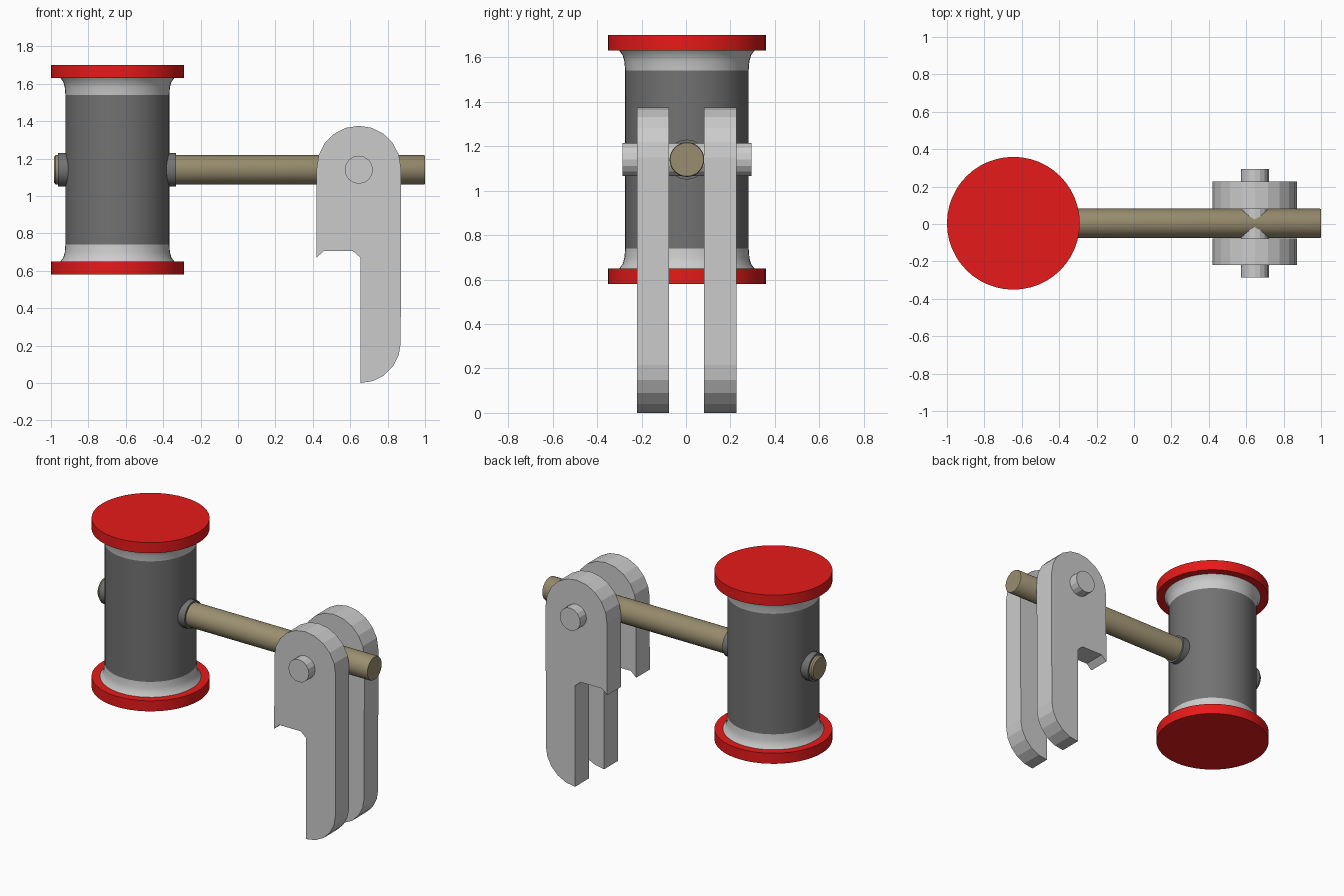
import bpy, bmesh
from math import pi, sin, cos, radians
from mathutils import Matrix, Vector

if "Cube" in bpy.data.objects:
    bpy.data.objects.remove(bpy.data.objects["Cube"])

HX, HY, HZ = -0.645, 0.004, 1.14   # head axis and handle height
PX = 0.646                          # pivot pin x


def material(name, rgb):
    m = bpy.data.materials.new(name)
    m.diffuse_color = (*rgb, 1)
    m.use_nodes = True
    m.node_tree.nodes["Principled BSDF"].inputs["Base Color"].default_value = m.diffuse_color
    return m


RED = material("red", (0.8, 0.01, 0.01))
DARK = material("dark_grey", (0.17, 0.17, 0.17))
WOOD = material("wood", (0.32, 0.27, 0.16))


def finish(name, bm, mat=None, smooth=True):
    bmesh.ops.recalc_face_normals(bm, faces=bm.faces)
    me = bpy.data.meshes.new(name)
    bm.to_mesh(me)
    bm.free()
    ob = bpy.data.objects.new(name, me)
    bpy.context.collection.objects.link(ob)
    if mat:
        me.materials.append(mat)
    if smooth:
        bpy.ops.object.select_all(action='DESELECT')
        ob.select_set(True)
        bpy.context.view_layer.objects.active = ob
        bpy.ops.object.shade_smooth_by_angle(angle=radians(35))
    return ob


def lathe(name, profile, origin, axis='Z', mat=None, sides=48, smooth=True):
    """Spin (radius, height) points around an axis through origin."""
    bm = bmesh.new()
    rings = [[bm.verts.new((r * cos(2 * pi * i / sides), r * sin(2 * pi * i / sides), h))
              for i in range(sides)] for r, h in profile]
    for a, b in zip(rings, rings[1:]):
        for i in range(sides):
            j = (i + 1) % sides
            bm.faces.new((a[i], a[j], b[j], b[i]))
    bm.faces.new(rings[0])
    bm.faces.new(rings[-1])
    rot = Vector((0, 0, 1)).rotation_difference(
        Vector({'X': (1, 0, 0), 'Y': (0, 1, 0), 'Z': (0, 0, 1)}[axis])).to_matrix().to_4x4()
    bm.transform(Matrix.Translation(origin) @ rot)
    return finish(name, bm, mat, smooth)


# Hammer head: barrel, flared necks and striking caps at both ends
lathe("head_barrel", [(0.278, -0.40), (0.278, 0.40)], (HX, HY, HZ), mat=DARK)
for side, s in (("top", 1), ("bottom", -1)):
    lathe(f"{side}_flare", [(0.278, s * 0.40), (0.281, s * 0.44), (0.289, s * 0.47),
                            (0.306, s * 0.492)], (HX, HY, HZ))
    lathe(f"{side}_cap", [(0.355, s * 0.49), (0.355, s * 0.56)], (HX, HY, HZ), mat=RED)

# Handle and the collar sleeve where it passes through the head
lathe("handle", [(0.07, -0.985), (0.078, -0.975), (0.078, 0.995), (0.075, 1.0)],
      (0, HY, HZ), 'X', WOOD, 32)
lathe("collar", [(0.09, -0.962), (0.09, -0.332)], (0, HY, HZ), 'X', DARK, 24)

# Pivot pin through both plates
lathe("pivot_pin", [(0.075, -0.29), (0.075, 0.29)], (PX, HY, HZ), 'Y', None, 16, False)

# Side plates: rounded top, stepped left edge, rounded lower right corner
outline = [(0.42, 0.67), (0.458, 0.705), (0.615, 0.705), (0.655, 0.67)]
outline += [(0.655 + 0.215 * sin(a), 0.215 - 0.215 * cos(a))
            for a in (radians(18 * k) for k in range(6))]
outline += [(PX + 0.225 * cos(a), 1.15 + 0.225 * sin(a))
            for a in (radians(18 * k) for k in range(11))]
for name, y0, y1 in (("front_plate", -0.22, -0.077), ("back_plate", 0.081, 0.228)):
    bm = bmesh.new()
    face = bm.faces.new([bm.verts.new((x, y0, z)) for x, z in outline])
    ext = bmesh.ops.extrude_face_region(bm, geom=[face], use_keep_orig=True)
    bmesh.ops.translate(bm, vec=(0, y1 - y0, 0),
                        verts=[v for v in ext["geom"] if isinstance(v, bmesh.types.BMVert)])
    finish(name, bm, smooth=False)
